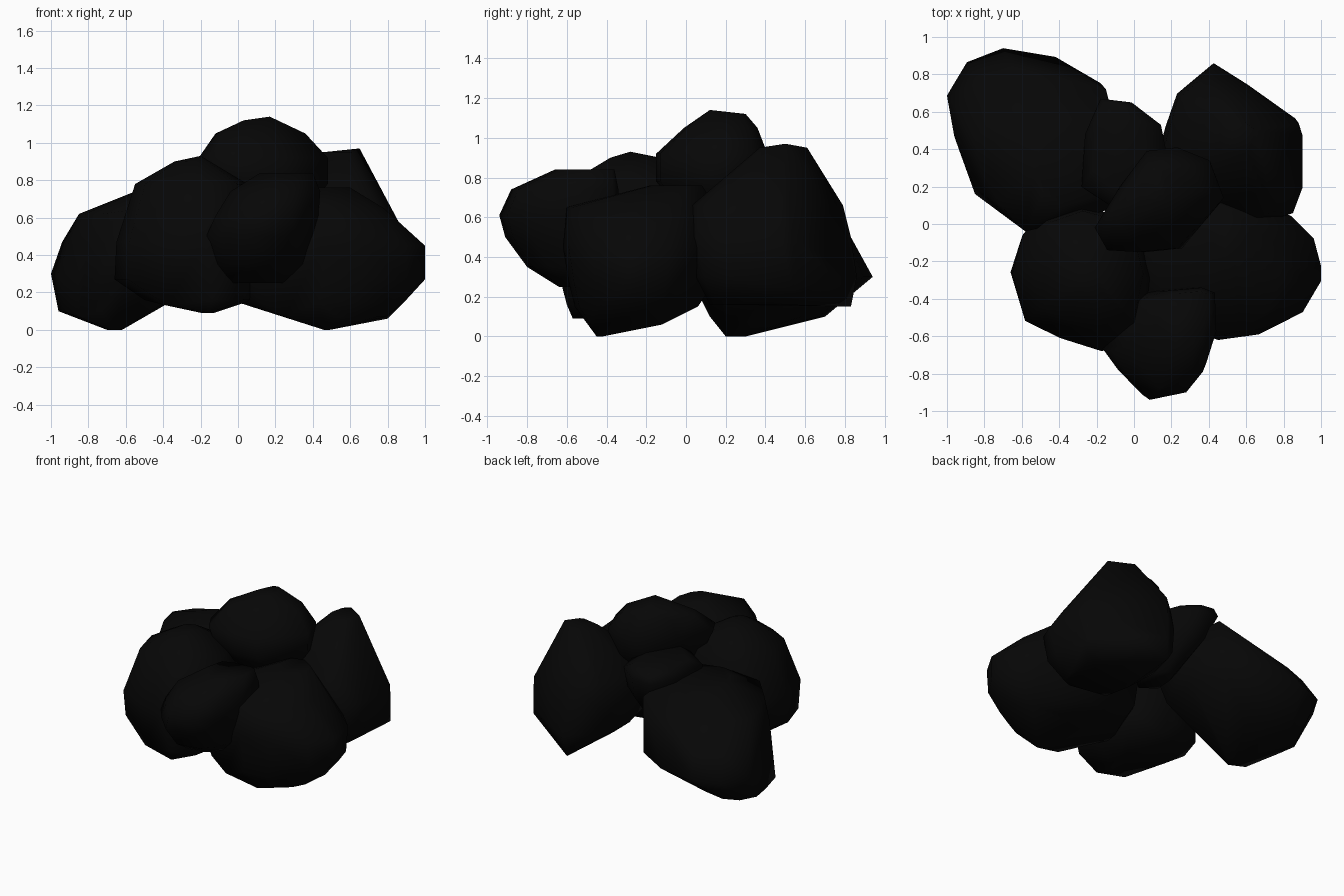
import bpy, bmesh, math

black = bpy.data.materials.new("black_stone")
black.diffuse_color = (0.002, 0.002, 0.002, 1)


def lump(name, outline, levels, corners=()):
    """Convex lump: the plan outline is fitted to a box (z, x0, x1, y0, y1) at each level;
    corners are extra points that stick out."""
    xs, ys = zip(*outline)
    lx, ly = min(xs), min(ys)
    w, d = max(xs) - lx, max(ys) - ly
    bm = bmesh.new()
    for z, x0, x1, y0, y1 in levels:
        for x, y in outline:
            bm.verts.new((x0 + (x - lx) / w * (x1 - x0), y0 + (y - ly) / d * (y1 - y0), z))
    for c in corners:
        bm.verts.new(c)
    hull = bmesh.ops.convex_hull(bm, input=bm.verts[:])
    loose = {v for v in hull["geom_interior"] + hull["geom_unused"] if isinstance(v, bmesh.types.BMVert)}
    bmesh.ops.delete(bm, geom=list(loose), context='VERTS')
    # merge nearly flat neighbours into broad facets
    bmesh.ops.dissolve_limit(bm, angle_limit=math.radians(4), verts=bm.verts[:], edges=bm.edges[:])
    bmesh.ops.recalc_face_normals(bm, faces=bm.faces[:])
    mesh = bpy.data.meshes.new(name)
    bm.to_mesh(mesh)
    bm.free()
    mesh.materials.append(black)
    ob = bpy.data.objects.new(name, mesh)
    bpy.context.collection.objects.link(ob)
    bpy.ops.object.select_all(action='DESELECT')
    ob.select_set(True)
    bpy.context.view_layer.objects.active = ob
    bpy.ops.object.shade_smooth_by_angle(angle=math.radians(80))


# big lump at the back left
lump("back_left_lump",
     [(-1, .67), (-.89, .86), (-.69, .94), (-.4, .89), (-.15, .74), (-.07, .45),
      (-.12, .12), (-.3, .05), (-.58, -.04), (-.85, .16), (-.96, .44)],
     [(0, -.7, -.62, .2, .3), (.1, -.96, -.45, .12, .7), (.3, -1, -.1, 0.02, .94),
      (.47, -.94, -.07, -.02, .84), (.62, -.85, -.07, -.02, .62), (.74, -.55, -.15, .1, .45)],
     [(-.85, .16, .07), (-.58, -.04, .64), (-.15, .72, .7)])

# tall lump at the back right
lump("back_right_lump",
     [(.13, .4), (.17, .55), (.23, .73), (.4, .87), (.6, .75), (.88, .56), (.9, .5),
      (.9, .2), (.85, .06), (.73, .02), (.2, .1)],
     [(.16, .35, .76, .12, .65), (.3, .18, .88, .05, .86), (.5, .13, .9, .02, .83),
      (.66, .15, .79, .03, .79), (.95, .44, .62, .37, .61)],
     [(.4, .83, .15), (.88, .54, .23), (.65, .5, .97)])

# lump at the front left
lump("front_left_lump",
     [(-.66, -.26), (-.59, -.51), (-.4, -.6), (-.17, -.67), (.05, -.6), (.12, -.3),
      (.03, .02), (-.3, .1), (-.52, .03), (-.6, -.05)],
     [(.09, -.2, -.13, -.5, -.3), (.16, -.5, .08, -.6, .02), (.27, -.66, .11, -.62, .06),
      (.47, -.65, .11, -.68, .1), (.78, -.55, .05, -.58, .07), (.9, -.34, -.16, -.38, -.13)],
     [(-.38, -.55, .13), (-.15, -.57, .09), (-.2, -.28, .93)])

# wide lump at the front right
lump("front_right_lump",
     [(1, -.3), (.9, -.47), (.66, -.59), (.44, -.62), (.05, -.5), (-.1, -.2),
      (.02, .1), (.45, .2), (.84, .05), (.96, -.07), (1, -.22)],
     [(0, .46, .49, -.45, -.42), (.07, .28, .79, -.5, -.1), (.15, -.01, .89, -.56, .06),
      (.27, -.08, 1, -.59, .14), (.45, -.08, 1, -.62, .19), (.65, .1, .78, -.6, .15),
      (.76, .38, .6, -.18, .08)],
     [(.25, -.5, .07), (.8, -.12, .06)])

# small lump leaning on the front
lump("front_small_lump",
     [(-.17, -.68), (-.08, -.8), (.06, -.94), (.28, -.9), (.38, -.79), (.45, -.6),
      (.44, -.37), (.35, -.34), (.1, -.36), (-.1, -.42)],
     [(.25, -.07, .25, -.64, -.4), (.35, -.12, .35, -.8, -.38), (.5, -.17, .4, -.91, -.34),
      (.61, -.12, .43, -.94, -.34), (.74, -.04, .44, -.88, -.34), (.84, .12, .4, -.66, -.36)])

# lump on top of the pile
lump("top_lump",
     [(-.24, -.02), (-.17, -.14), (0, -.15), (.22, -.13), (.3, -.05), (.48, .14),
      (.4, .34), (.22, .41), (.05, .39), (-.1, .2)],
     [(.62, -.02, .35, -.02, .3), (.78, -.14, .48, -.15, .4), (.92, -.21, .48, -.15, .41),
      (1.05, -.12, .36, -.01, .36), (1.12, .03, .18, .12, .3)],
     [(.17, .12, 1.14)])

# small lump wedged in the back gap
lump("back_middle_lump",
     [(-.27, .48), (-.18, .67), (0, .65), (.17, .53), (.22, .3), (0, .02), (-.29, .2)],
     [(.38, -.06, .12, .1, .4), (.6, -.2, .19, .0, .6), (.77, -.28, .19, .02, .67),
      (.83, -.22, .07, .15, .65)])
